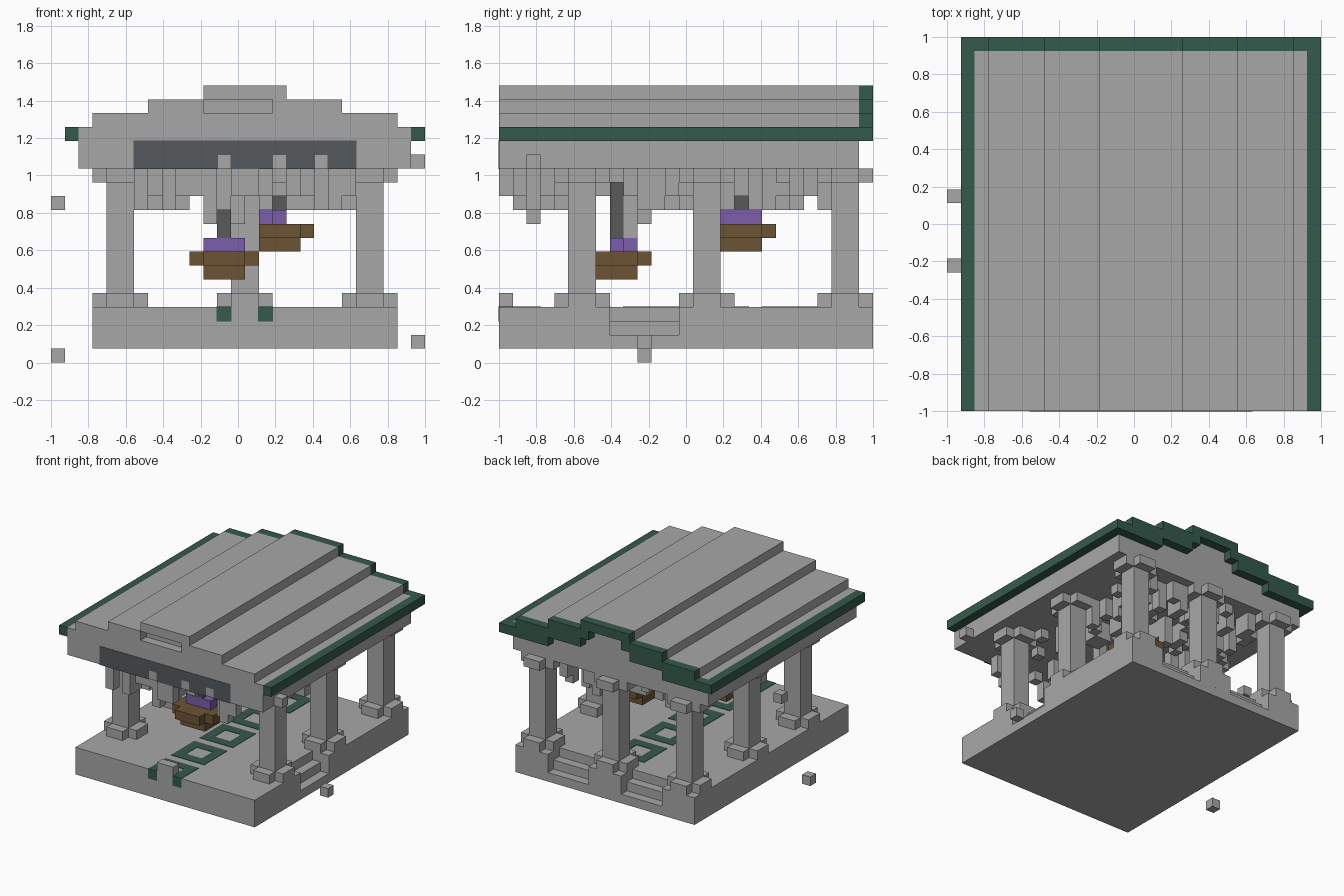
import bpy
import bmesh
import random

old = bpy.data.objects.get("Cube")
if old:
    bpy.data.objects.remove(old, do_unlink=True)

U = 2 / 27  # size of one block


def material(name, *rgb):
    m = bpy.data.materials.new(name)
    m.use_nodes = True
    m.diffuse_color = (*rgb, 1)
    m.node_tree.nodes["Principled BSDF"].inputs["Base Color"].default_value = (*rgb, 1)
    return m


stone = material("pale stone", .39, .39, .39)
green = material("dark green", .036, .103, .072)
slate = material("slate", .09, .1, .11)
chain = material("chain grey", .1, .1, .105)
wood = material("brown wood", .15, .088, .036)
petal = material("purple petals", .2, .11, .41)


def blocks(name, mat, boxes, grow=0.0):
    """One object from boxes given as x, y, z start and end in block units."""
    bm = bmesh.new()
    for x0, x1, y0, y1, z0, z1 in boxes:
        lo = [x0 * U - 1 - grow, y0 * U - 1 - grow, z0 * U - grow]
        hi = [x1 * U - 1 + grow, y1 * U - 1 + grow, z1 * U + grow]
        for v in bmesh.ops.create_cube(bm, size=1)["verts"]:
            v.co = [(a + b) / 2 + c * (b - a) for a, b, c in zip(lo, hi, v.co)]
    me = bpy.data.meshes.new(name)
    bm.to_mesh(me)
    bm.free()
    me.materials.append(mat)
    ob = bpy.data.objects.new(name, me)
    bpy.context.collection.objects.link(ob)
    return ob


def cell(x, y, z):
    return (x, x + 1, y, y + 1, z, z + 1)


def plus(x, y, z):
    """Plus-shaped collar around a two by two shaft."""
    return [(x - 1, x + 3, y, y + 2, z, z + 1), (x, x + 2, y - 1, y + 3, z, z + 1)]


# Platform with steps cut into the side and the back
blocks("platform", stone, [
    (3, 25, 0, 27, 1, 2),
    (3, 24, 0, 26, 2, 3), (3, 23, 0, 25, 3, 4),
    (24, 25, 0, 8, 2, 4), (24, 25, 13, 27, 2, 4),
    (23, 24, 0, 8, 3, 4), (23, 24, 13, 27, 3, 4),
    (3, 7, 25, 27, 2, 4), (12, 16, 25, 27, 2, 4), (21, 24, 25, 27, 2, 4),
])

# Green floor rings, the front one broken off at the edge
rings = [(12, 13, 0, 3, 3, 4), (15, 16, 0, 3, 3, 4), (13, 15, 2, 3, 3, 4)]
for y in range(4, 20, 5):
    for x in (12, 15):
        rings.append((x, x + 1, y, y + 4, 3, 4))
    for v in (y, y + 3):
        rings.append((13, 15, v, v + 1, 3, 4))
blocks("floor_rings", green, rings, .003)

# Columns with collars at the foot and the head
columns = [(x, y) for y in (5, 14, 24) for x in (4, 22)] + [(13, 24)]
for n, (x, y) in enumerate(columns):
    blocks(f"column_{n}", stone,
           [(x, x + 2, y, y + 2, 4, 14)] + plus(x, y, 4) + plus(x, y, 13))
blocks("front_collar_remains", stone, [(13, 15, 0, 1, 4, 5), (13, 15, 0, 1, 12, 14)])

# Stepped roof
blocks("roof", stone, [
    (2, 26, 0, 26, 14, 17), (3, 25, 0, 26, 17, 18),
    (7, 11, 0, 26, 18, 19), (16, 21, 0, 26, 18, 19), (11, 16, 1, 26, 18, 19),
    (11, 17, 0, 26, 19, 20),
])
trim = [(1, 2, 0, 26, 16, 17), (26, 27, 0, 26, 16, 17), (11, 17, 26, 27, 19, 20)]
for z, a, b in ((16, 1, 7), (17, 3, 11), (18, 7, 12)):
    trim += [(a, b, 26, 27, z, z + 1), (28 - b, 28 - a, 26, 27, z, z + 1)]
blocks("roof_trim", green, trim)

# Dark gable panel with a notched lower edge
panel = [(6, 22, 0, .04, 15, 16)]
for a, b in ((6, 12), (13, 16), (17, 19), (20, 22)):
    panel.append((a, b, 0, .04, 14, 15))
blocks("gable_panel", slate, panel, .003)

# Broken stone blocks hanging from the ceiling
random.seed(4)
hanging = [(11, 12, 2, 3, 10, 14), (12, 13, 9, 10, 9, 14), (13, 14, 10, 11, 10, 14)]
for x in range(6, 22):
    for y in range(1, 25):
        edge = x in (6, 7, 20, 21) or y in (1, 2, 23, 24)
        near_pot = abs(x - 12) + abs(y - 8) < 2 or abs(x - 16) + abs(y - 17) < 2
        if not near_pot and random.random() < (.4 if edge else .25):
            hanging.append((x, x + 1, y, y + 1, random.choice((11, 12, 12, 13)), 14))
blocks("hanging_stones", stone, hanging)


# Hanging flower pots
def pot(name, x, y, z, left, petals):
    blocks(name + "_bowl", wood, [
        (x - 1, x + 2, y - 1, y + 2, z, z + 1),
        (x - left, x + 3, y - 1, y + 2, z + 1, z + 2),
        (x - 1, x + 2, y - 2, y + 3, z + 1, z + 2)])
    blocks(name + "_flowers", petal,
           [cell(x + a, y + b, z + 2) for a, b in petals])
    blocks(name + "_chain", chain, [(x, x + 1, y, y + 1, z + 3, 14)])


pot("low_pot", 12, 8, 6, 2, [(-1, 0), (0, 0), (1, 0), (0, 1)])
pot("high_pot", 16, 17, 8, 1, [(-1, 0), (0, 0), (0, -1), (0, 1)])

# Loose stones around the building
blocks("loose_stones", stone, [
    cell(*p) for p in ((0, 10, 0), (0, 15, 11), (26, 10, 1), (26, 2, 14))])
